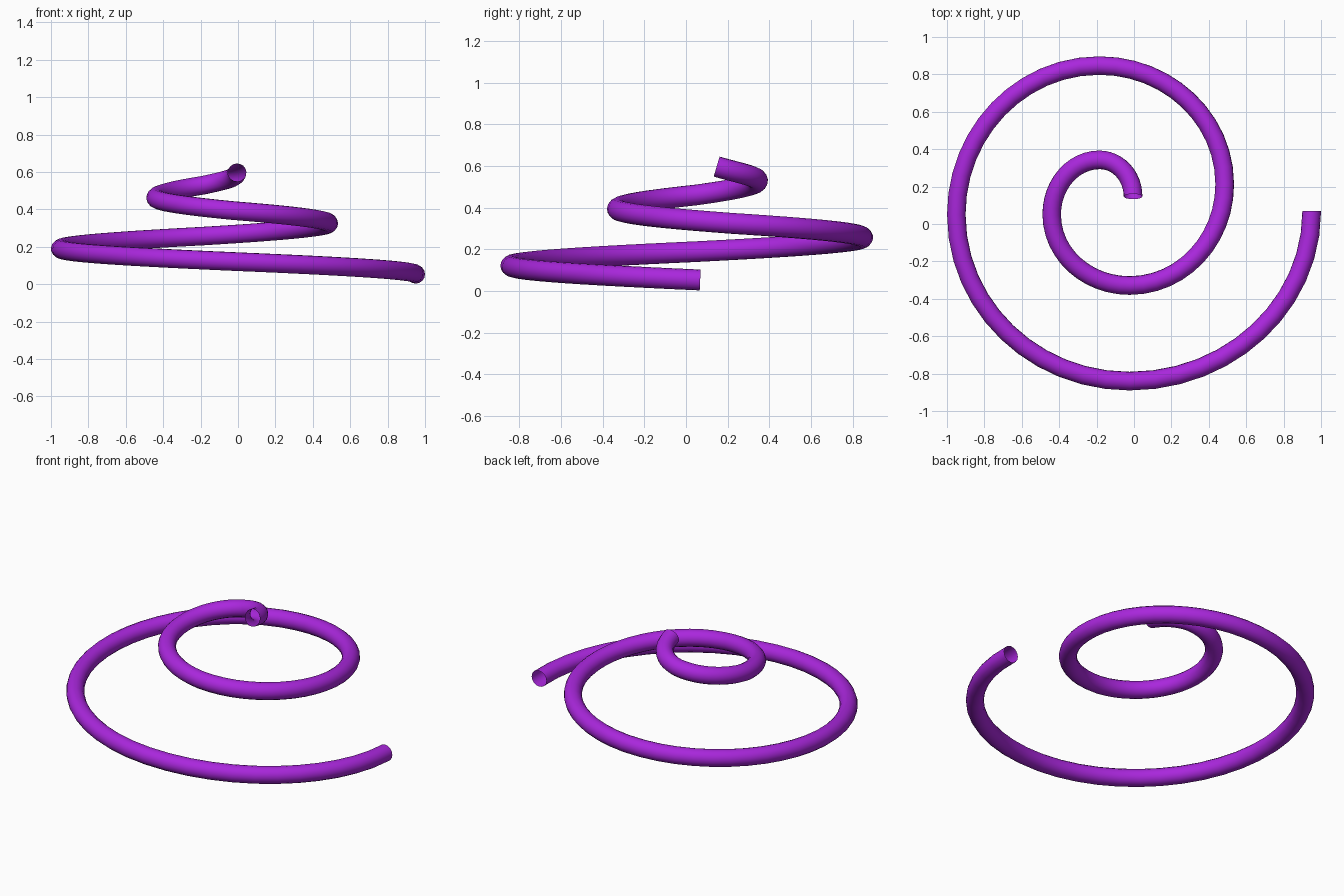
import bpy
from mathutils import Vector

if "Cube" in bpy.data.objects:
    bpy.data.objects.remove(bpy.data.objects["Cube"])

TUBE_RADIUS = 0.05
KAPPA = 0.5523            # quarter-ellipse handle length

# Quarter-turn extremes of the shrinking spiral, starting at the wide lower end
plan = [(0.95, 0.068), (-0.024, -0.84), (-0.95, 0.051), (-0.186, 0.847),
        (0.485, 0.213), (-0.024, -0.329), (-0.44, 0.051), (-0.184, 0.343),
        (-0.005, 0.147)]
Z_START, Z_END = 0.053, 0.597
step = (Z_END - Z_START) / (len(plan) - 1)
points = [Vector((x, y, Z_START + i * step)) for i, (x, y) in enumerate(plan)]

# Path: tangents alternate between the y and x axes while climbing evenly
curve = bpy.data.curves.new("spiral_tube", 'CURVE')
curve.dimensions = '3D'
curve.resolution_u = 12
curve.fill_mode = 'FULL'
curve.bevel_depth = TUBE_RADIUS
curve.bevel_resolution = 6
curve.use_fill_caps = False   # open pipe ends

spline = curve.splines.new('BEZIER')
spline.bezier_points.add(len(points) - 1)


def handle(i, j):
    """Handle at point i reaching towards neighbour j."""
    p, d = points[i], points[j] - points[i]
    axis = 1 if i % 2 == 0 else 0
    h = Vector((0, 0, d.z / 3))
    h[axis] = d[axis] * KAPPA
    return p + h


last = len(points) - 1
for i, bp in enumerate(spline.bezier_points):
    bp.handle_left_type = bp.handle_right_type = 'FREE'
    bp.co = points[i]
    bp.handle_right = handle(i, i + 1) if i < last else points[i]
    bp.handle_left = handle(i, i - 1) if i > 0 else points[i]

# Free ends: mirror the inner handle, steeper at the small top end
ends = spline.bezier_points
ends[last].handle_left.z = points[last].z - 0.032
ends[last].handle_right = 2 * points[last] - ends[last].handle_left
ends[0].handle_left = 2 * points[0] - ends[0].handle_right
spline.use_smooth = True

# Tube object with purple material
tube = bpy.data.objects.new("spiral_tube", curve)
bpy.context.collection.objects.link(tube)
mat = bpy.data.materials.new("purple")
mat.diffuse_color = (0.40, 0.02, 0.72, 1.0)
mat.use_nodes = True
mat.node_tree.nodes["Principled BSDF"].inputs["Base Color"].default_value = mat.diffuse_color
curve.materials.append(mat)
